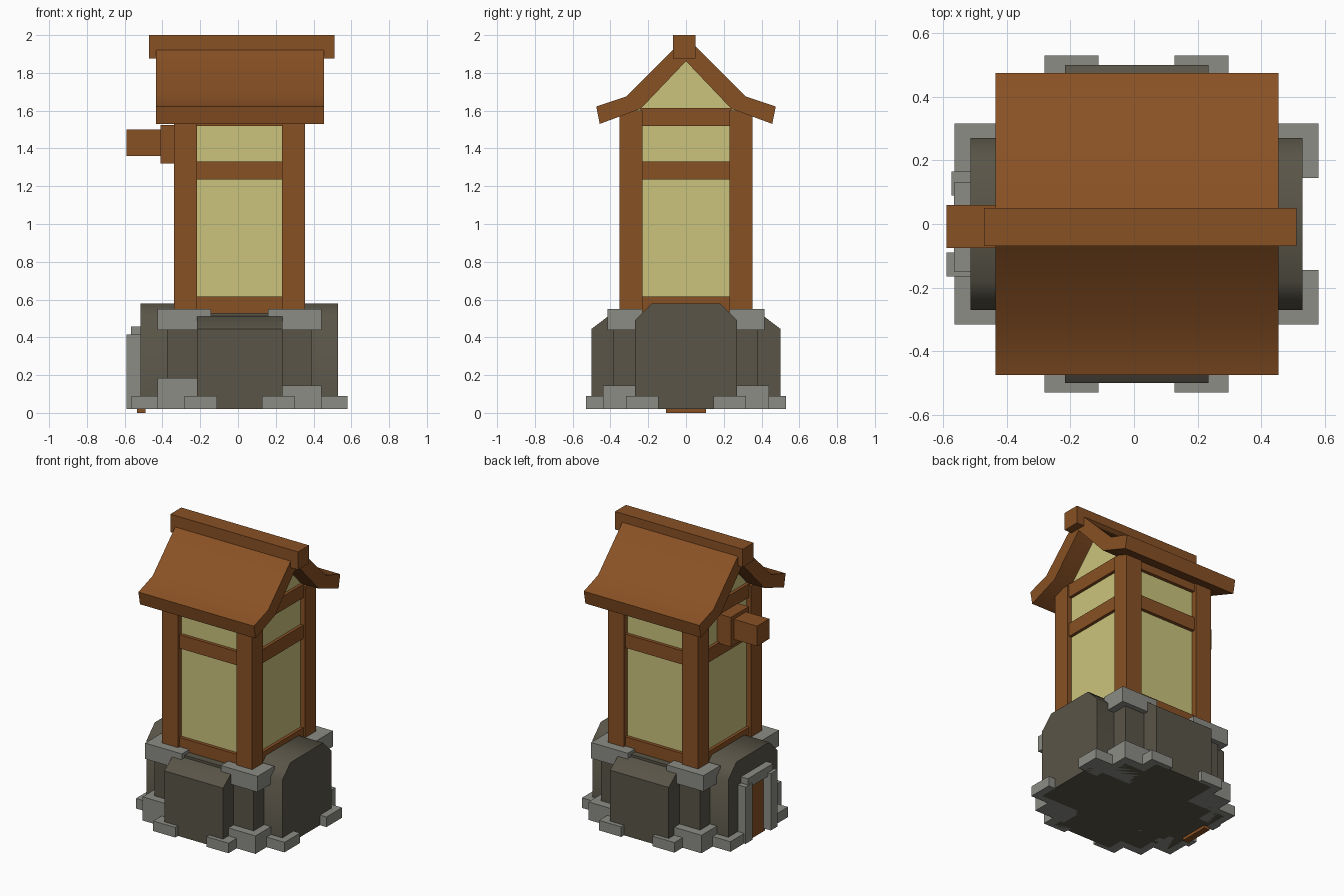
import bpy, bmesh, math

if "Cube" in bpy.data.objects:
    bpy.data.objects.remove(bpy.data.objects["Cube"])


def material(name, rgb):
    m = bpy.data.materials.new(name)
    m.diffuse_color = (*rgb, 1)
    m.use_nodes = True
    m.node_tree.nodes["Principled BSDF"].inputs["Base Color"].default_value = m.diffuse_color
    return m


WOOD = material("brown wood", (0.25, 0.082, 0.018))
PLASTER = material("pale yellow plaster", (0.60, 0.55, 0.205))
DARK = material("dark stone", (0.100, 0.090, 0.064))
GREY = material("light grey stone", (0.26, 0.262, 0.235))


def finish(name, bm, mat, smooth=None):
    bmesh.ops.recalc_face_normals(bm, faces=bm.faces)
    mesh = bpy.data.meshes.new(name)
    bm.to_mesh(mesh)
    bm.free()
    mesh.materials.append(mat)
    ob = bpy.data.objects.new(name, mesh)
    bpy.context.collection.objects.link(ob)
    if smooth:
        bpy.ops.object.select_all(action='DESELECT')
        ob.select_set(True)
        bpy.context.view_layer.objects.active = ob
        bpy.ops.object.shade_smooth_by_angle(angle=math.radians(smooth))
    return ob


def box(name, x, y, z, mat):
    bm = bmesh.new()
    bmesh.ops.create_cube(bm, size=1)
    for v in bm.verts:
        v.co = [a + (b - a) * (c + 0.5) for (a, b), c in zip((x, y, z), v.co)]
    return finish(name, bm, mat)


def prism(name, pts, x0, x1, mat, smooth=None):
    """Extrude a (y, z) profile along x."""
    bm = bmesh.new()
    f = bm.faces.new([bm.verts.new((x0, y, z)) for y, z in pts])
    r = bmesh.ops.extrude_face_region(bm, geom=[f])
    for v in r["geom"]:
        if isinstance(v, bmesh.types.BMVert):
            v.co.x = x1
    return finish(name, bm, mat, smooth)


def mirror_profile(half):
    return half + [(-y, z) for y, z in reversed(half) if y != 0]


def span(s, a, b):
    return (a, b) if s > 0 else (-b, -a)


def label(sx, sy):
    return ("front_" if sy < 0 else "back_") + ("right" if sx > 0 else "left")


CX = 0.008          # tower centre in x
CORNERS = [(sx, sy) for sx in (-1, 1) for sy in (-1, 1)]


def xspan(s, a, b):
    lo, hi = span(s, a, b)
    return (lo + CX, hi + CX)


# stone base: core, wide arm with chamfered top, deep arm with sloped ends
box("base_core", (-0.375, 0.39), (-0.385, 0.38), (0.02, 0.53), DARK)
prism("base_side_arm", mirror_profile([(0.27, 0.02), (0.27, 0.49), (0.18, 0.58)]),
      -0.515, 0.53, DARK, 50)
prism("base_front_arm", mirror_profile([(0.5, 0.02), (0.5, 0.445), (0.41, 0.513)]),
      -0.217, 0.235, DARK, 50)

# light stones around the base corners
for sx, sy in CORNERS:
    n = label(sx, sy)
    left_front = sx < 0 and sy < 0
    box("upper_corner_stone_" + n, xspan(sx, 0.15, 0.433), span(sy, 0.23, 0.415),
        (0.44, 0.55), GREY)
    box("lower_corner_stone_" + n, xspan(sx, 0.2, 0.435), span(sy, 0.2, 0.44),
        (0.02, 0.185 if left_front else 0.145), GREY)
    box("front_arm_stone_" + n, xspan(sx, 0.12, 0.29), span(sy, 0.43, 0.53),
        (0.02, 0.09), GREY)
    box("side_arm_stone_" + n, xspan(sx, 0.42, 0.572), span(sy, 0.145, 0.317),
        (0.02, 0.09), GREY)

# door on the left with its stone frame
box("door", (-0.535, -0.49), (-0.105, 0.105), (0, 0.42), WOOD)
box("door_jamb_front", (-0.59, -0.49), (-0.165, -0.09), (0.02, 0.415), GREY)
box("door_jamb_back", (-0.575, -0.49), (0.09, 0.165), (0.02, 0.415), GREY)
box("door_lintel", (-0.567, -0.49), (-0.15, 0.13), (0.39, 0.458), GREY)

# tower walls with gables
prism("plaster_walls", mirror_profile([(0.312, 0.5), (0.312, 1.59), (0.25, 1.62), (0, 1.88)]),
      CX - 0.312, CX + 0.312, PLASTER)

# corner posts
for sx, sy in CORNERS:
    box("corner_post_" + label(sx, sy), xspan(sx, 0.225, 0.348), span(sy, 0.231, 0.352),
        (0.5, 1.6), WOOD)

# horizontal beams on all four walls
for n, z in (("bottom", (0.53, 0.615)), ("middle", (1.235, 1.33)), ("top", (1.52, 1.615))):
    for s in (-1, 1):
        box(n + "_beam_" + ("front" if s < 0 else "back"), (CX - 0.24, CX + 0.24),
            span(s, 0.29, 0.335), (z[0], min(z[1], 1.6)), WOOD)
        box(n + "_beam_" + ("left" if s < 0 else "right"), xspan(s, 0.29, 0.333),
            (-0.24, 0.24), z, WOOD)

# flared roof and ridge beam
outer = [(0.475, 1.622), (0.318, 1.674), (0, 1.99)]
inner = [(0, 1.862), (0.24, 1.61), (0.457, 1.53)]
for s in (-1, 1):
    prism("roof_slope_" + ("front" if s < 0 else "back"),
          [(s * y, z) for y, z in outer + inner], -0.435, 0.455, WOOD, 40)
box("ridge_beam", (-0.472, 0.512), (-0.07, 0.05), (1.875, 2.0), WOOD)

# beam end sticking out of the left wall
box("side_bracket", (-0.41, -0.3), (-0.107, 0.093), (1.32, 1.525), WOOD)
box("side_beam_end", (-0.59, -0.4), (-0.075, 0.06), (1.36, 1.5), WOOD)
